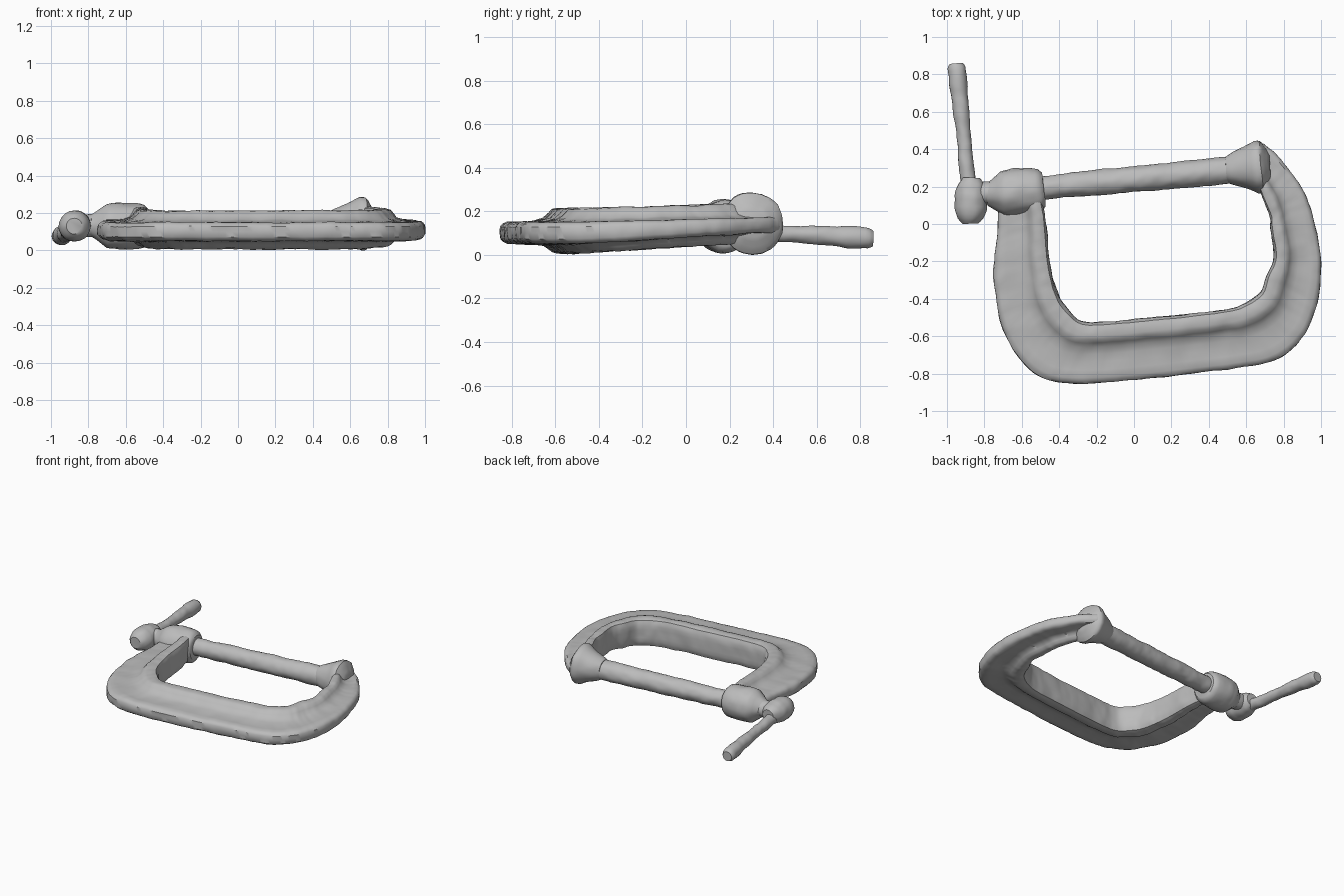
import bpy, bmesh, math
from mathutils import Vector, noise

cube = bpy.data.objects.get("Cube")
if cube:
    bpy.data.objects.remove(cube)

steel = bpy.data.materials.new("cast grey metal")
steel.use_nodes = True
grey = (0.5, 0.5, 0.5, 1)
steel.diffuse_color = grey
steel.node_tree.nodes["Principled BSDF"].inputs["Base Color"].default_value = grey


def spline(points, steps):
    """Smooth curve through a list of vectors."""
    result = []
    last = len(points) - 1
    for i in range(last):
        a, b, c, d = (points[max(0, min(last, i + k))] for k in (-1, 0, 1, 2))
        for s in range(steps):
            t = s / steps
            result.append(b + (c - a) * (t / 2)
                          + (a * 2 - b * 5 + c * 4 - d) * (t * t / 2)
                          + (b * 3 - a - c * 3 + d) * (t ** 3 / 2))
    return result + [points[last]]


def loft(name, rings, rough=0.006):
    """Skin closed rings, cap the ends and give a rough cast surface."""
    bm = bmesh.new()
    loops = [[bm.verts.new(p) for p in ring] for ring in rings]
    n = len(loops[0])
    for r, s in zip(loops, loops[1:]):
        for i in range(n):
            j = (i + 1) % n
            bm.faces.new((r[i], r[j], s[j], s[i]))
    bm.faces.new(loops[0])
    bm.faces.new(loops[-1])
    bmesh.ops.recalc_face_normals(bm, faces=bm.faces)
    bmesh.ops.subdivide_edges(bm, edges=bm.edges, cuts=1, use_grid_fill=True)
    bmesh.ops.smooth_vert(bm, verts=bm.verts, factor=0.5,
                          use_axis_x=True, use_axis_y=True, use_axis_z=True)
    bm.normal_update()
    for v in bm.verts:
        v.co += v.normal * rough * (noise.noise(v.co * 9) + noise.noise(v.co * 25) / 2)
    mesh = bpy.data.meshes.new(name)
    bm.to_mesh(mesh)
    bm.free()
    mesh.materials.append(steel)
    obj = bpy.data.objects.new(name, mesh)
    bpy.context.collection.objects.link(obj)
    bpy.ops.object.select_all(action="DESELECT")
    obj.select_set(True)
    bpy.context.view_layer.objects.active = obj
    bpy.ops.object.shade_smooth_by_angle(angle=math.radians(40))
    return obj


def lathe(name, start, end, profile, sides=20):
    """Turn (fraction along axis, radius) pairs around the axis start-end."""
    start, end = Vector(start), Vector(end)
    axis = end - start
    side = axis.cross(Vector((0, 0, 1))).normalized()
    up = side.cross(axis).normalized()
    dense = []
    for (t, r), (u, q) in zip(profile, profile[1:]):
        steps = max(1, round((u - t) * axis.length / 0.04))
        dense += [(t + (u - t) * k / steps, r + (q - r) * k / steps) for k in range(steps)]
    dense.append(profile[-1])
    angles = [math.tau * i / sides for i in range(sides)]
    return loft(name, [[start + axis * t + (side * math.cos(a) + up * math.sin(a)) * r
                        for a in angles] for t, r in dense])


# C-shaped frame: inner and outer outline, from screw socket round to fixed jaw
inner = [(-.5, .15), (-.47, 0), (-.45, -.2), (-.41, -.37), (-.36, -.45), (-.27, -.52),
         (-.1, -.52), (.2, -.49), (.48, -.46), (.6, -.42), (.68, -.36), (.71, -.28),
         (.75, -.18), (.73, -.03), (.72, .06), (.66, .2), (.61, .29)]
outer = [(-.72, .15), (-.73, -.05), (-.75, -.25), (-.72, -.5), (-.63, -.7), (-.47, -.83),
         (-.2, -.85), (.22, -.81), (.55, -.77), (.75, -.73), (.9, -.61), (.98, -.42),
         (1, -.2), (.96, .02), (.9, .19), (.79, .34), (.69, .43)]
# Section: thick rib on the inside, thin web running to the rounded outer rim
section = [(0, .05), (0, .11), (0, .17), (.04, .21), (.16, .215), (.28, .21), (.4, .165),
           (.65, .15), (.92, .15), (1, .13), (1, .07), (.92, .05), (.65, .05), (.4, .045),
           (.28, .01), (.16, .005), (.04, .01)]
rings = []
for p, q in zip(spline([Vector(v) for v in inner], 6), spline([Vector(v) for v in outer], 6)):
    ring = []
    for t, z in section:
        xy = p.lerp(q, t)
        lift = max(0, xy.y + .5) * (.06 if z < .1 else .025)
        ring.append((xy.x, xy.y, z + lift))
    rings.append(ring)
loft("frame", rings)

# Screw spindle with its threaded socket, neck and flared pad
lathe("screw", (-.84, .16, .13), (.58, .295, .135), [(0, .06), (1, .075)])
lathe("screw_socket", (-.79, .155, .13), (-.48, .185, .13),
      [(0, .055), (.1, .075), (.28, .12), (.5, .127), (.8, .122), (.93, .115), (1, .09)])
lathe("jaw_pad", (.49, .29, .14), (.73, .31, .145),
      [(0, .07), (.12, .085), (.5, .12), (.68, .145), (.8, .145), (.9, .11), (1, .06)])

# Screw head and the bar that turns it
lathe("screw_head", (-.875, 0, .13), (-.87, .25, .13),
      [(0, .04), (.12, .07), (.3, .085), (.6, .085), (.85, .07), (1, .045)])
lathe("turning_bar", (-.88, .15, .11), (-.95, .86, .075),
      [(0, .042), (.5, .04), (.85, .05), (.97, .05), (1, .035)], sides=14)
